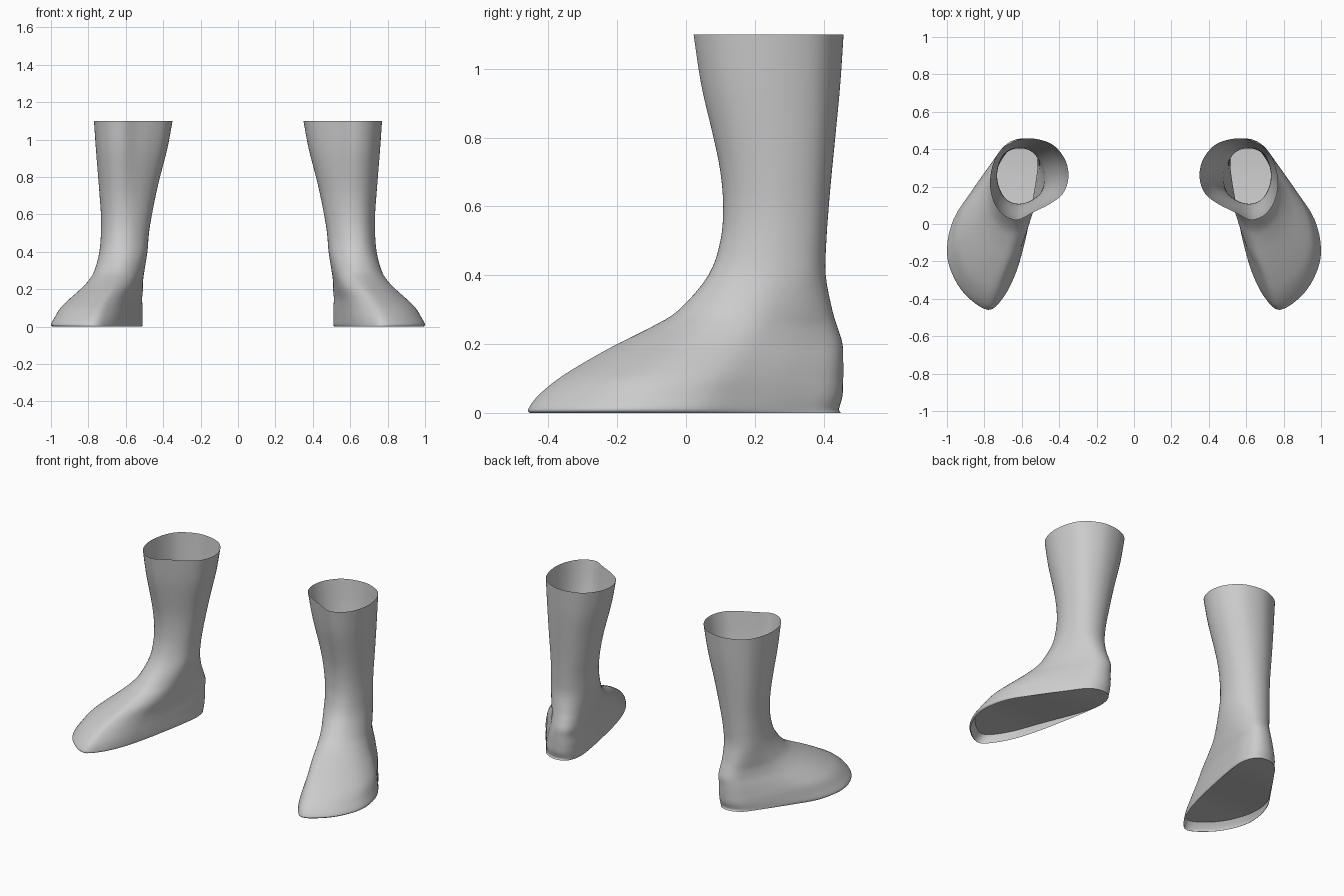
import bpy, bmesh
from mathutils import Vector

if "Cube" in bpy.data.objects:
    bpy.data.objects.remove(bpy.data.objects["Cube"])

STEPS = 4

# cross-sections seen from above, starting at the front, counter-clockwise
FOOT = [(.78, -.46), (.90, -.38), (.975, -.26), (1.0, -.13), (.965, .03), (.87, .18),
        (.765, .33), (.69, .425), (.61, .455), (.54, .43), (.51, .34), (.525, .2),
        (.555, .04), (.59, -.12), (.635, -.27), (.70, -.395)]
ANKLE = [(.62, .11), (.665, .12), (.70, .15), (.725, .20), (.735, .26), (.725, .32),
         (.70, .37), (.66, .40), (.61, .41), (.56, .40), (.52, .37), (.49, .32),
         (.48, .26), (.49, .20), (.52, .155), (.57, .12)]
TOP = [(.62, .025), (.69, .045), (.74, .1), (.765, .17), (.77, .24), (.755, .32),
       (.72, .39), (.66, .435), (.58, .46), (.49, .45), (.42, .415), (.365, .34),
       (.35, .25), (.38, .165), (.45, .11), (.54, .065)]

# z, inner x, outer x, front y, back y, shape (0 foot, 1 ankle, 2 top)
PROFILE = [(0, .515, .99, -.455, .45, 0), (.012, .51, 1.0, -.458, .445, 0),
           (.05, .51, .98, -.43, .455, 0), (.10, .51, .95, -.37, .457, 0),
           (.15, .51, .90, -.29, .457, .05), (.20, .502, .845, -.20, .455, .15),
           (.25, .497, .80, -.10, .44, .35), (.30, .492, .772, -.02, .425, .6),
           (.40, .483, .742, .065, .406, .95), (.50, .476, .733, .10, .408, 1.0),
           (.60, .46, .733, .108, .415, 1.15), (.70, .44, .74, .10, .424, 1.35),
           (.80, .417, .748, .08, .434, 1.55), (.95, .378, .76, .045, .448, 1.85),
           (1.10, .35, .77, .022, .458, 2.0)]


def spline(points, closed):
    """Dense smooth curve passing through all points (any dimension)."""
    n = len(points)
    pick = (lambda i: points[i % n]) if closed else (lambda i: points[max(0, min(n - 1, i))])
    out = []
    for i in range(n if closed else n - 1):
        a, b, c, d = (Vector(pick(i + k)) for k in (-1, 0, 1, 2))
        for s in range(STEPS):
            t = s / STEPS
            out.append(b + (c - a) * (t / 2) + (2 * a - 5 * b + 4 * c - d) * (t * t / 2)
                       + (3 * b - a - 3 * c + d) * (t ** 3 / 2))
    return out if closed else out + [Vector(points[-1])]


def unit(shape):
    """Smooth closed outline scaled into the unit square."""
    pts = spline(shape, True)
    xs, ys = [p.x for p in pts], [p.y for p in pts]
    return [Vector(((p.x - min(xs)) / (max(xs) - min(xs)),
                    (p.y - min(ys)) / (max(ys) - min(ys)))) for p in pts]


SHAPES = [unit(s) for s in (FOOT, ANKLE, TOP)]


def ring(row):
    z, x0, x1, y0, y1, w = row
    k = 0 if w < 1 else 1
    f = max(0, min(1, w - k))
    pts = [a.lerp(b, f) for a, b in zip(SHAPES[k], SHAPES[k + 1])]
    return [Vector((x0 + p.x * (x1 - x0), y0 + p.y * (y1 - y0), z)) for p in pts]


def finish(name, bm):
    bmesh.ops.recalc_face_normals(bm, faces=bm.faces)
    me = bpy.data.meshes.new(name)
    bm.to_mesh(me)
    bm.free()
    ob = bpy.data.objects.new(name, me)
    bpy.context.collection.objects.link(ob)
    ob.modifiers.new("mirror", 'MIRROR').use_mirror_merge = False
    for p in me.polygons:
        p.use_smooth = True
    return ob


# boot upper: open shell lofted from sole edge to cuff
bm = bmesh.new()
rings = [[bm.verts.new(p) for p in ring(r)] for r in spline(PROFILE, False)]
n = len(rings[0])
for lo, hi in zip(rings, rings[1:]):
    for i in range(n):
        j = (i + 1) % n
        bm.faces.new((lo[i], lo[j], hi[j], hi[i]))
finish("boot_upper", bm)

# insole: sheet across the bottom, rising gently towards the toe
bm = bmesh.new()
low, high = ring(PROFILE[0]), ring(PROFILE[2])
sole = []
for a, b in zip(low, high):
    t = max(0, min(1, (.35 - a.y) / .6))
    sole.append(bm.verts.new(a.lerp(b, t * t * (3 - 2 * t))))
for i in range(n // 2):
    quad = [sole[i], sole[i + 1], sole[n - i - 1], sole[(n - i) % n]]
    bm.faces.new(list(dict.fromkeys(quad)))
finish("insole", bm)
